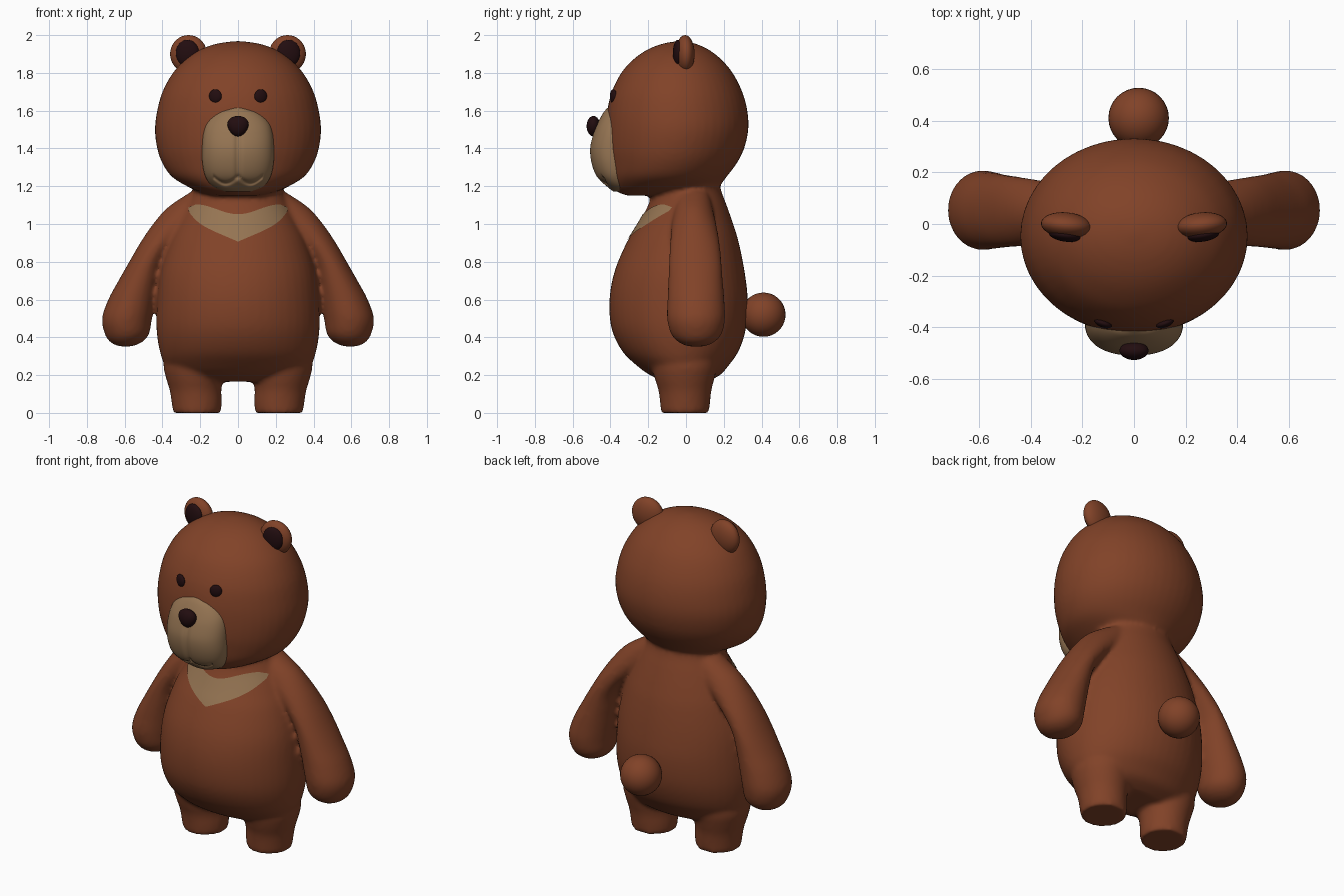
import bpy, bmesh, math
from mathutils import Vector
from mathutils.bvhtree import BVHTree

cube = bpy.data.objects.get("Cube")
if cube:
    bpy.data.objects.remove(cube, do_unlink=True)


def material(name, rgb):
    m = bpy.data.materials.new(name)
    m.use_nodes = True
    color = (*rgb, 1)
    m.diffuse_color = color
    bsdf = next(n for n in m.node_tree.nodes if n.type == "BSDF_PRINCIPLED")
    bsdf.inputs["Base Color"].default_value = color
    bsdf.inputs["Roughness"].default_value = 0.8
    return m


BROWN = material("brown fur", (0.22, 0.055, 0.021))
TAN = material("tan fur", (0.3, 0.175, 0.085))
DARK = material("dark maroon", (0.016, 0.004, 0.005))


def finish(bm, name, mat):
    bmesh.ops.recalc_face_normals(bm, faces=bm.faces)
    for f in bm.faces:
        f.smooth = True
    mesh = bpy.data.meshes.new(name)
    bm.to_mesh(mesh)
    bm.free()
    mesh.materials.append(mat)
    obj = bpy.data.objects.new(name, mesh)
    bpy.context.collection.objects.link(obj)
    return obj


def catmull(a, b, c, d, t):
    return b + t / 2 * (c - a + t * (2*a - 5*b + 4*c - d + t * (3*(b - c) + d - a)))


def loft(bm, rows, segments=48, steps=5, side=1, power=2):
    """Closed skin over level rings; row = height, half width, front y, back y, centre x."""
    rows = [tuple(r) + (0,) * (5 - len(r)) for r in rows]
    padded = [rows[0]] + rows + [rows[-1]]
    samples = []
    for i in range(len(rows) - 1):
        for k in range(steps):
            samples.append([catmull(*v, k / steps) for v in zip(*padded[i:i + 4])])
    samples.append(rows[-1])

    def bend(v):
        return math.copysign(abs(v) ** (2 / power), v)

    rings = []
    for z, width, front, back, cx in samples:
        ring = []
        for j in range(segments):
            a = math.tau * j / segments
            ring.append(bm.verts.new((side * cx + width * bend(math.cos(a)),
                                      (front + back) / 2 + (back - front) / 2 * bend(math.sin(a)), z)))
        rings.append(ring)
    for low, high in zip(rings, rings[1:]):
        for j in range(segments):
            k = (j + 1) % segments
            bm.faces.new((low[j], low[k], high[k], high[j]))
    bm.faces.new(rings[0])
    bm.faces.new(rings[-1])


def ellipsoid(name, loc, radii, mat, turn=0, taper=0):
    bm = bmesh.new()
    bmesh.ops.create_uvsphere(bm, u_segments=32, v_segments=18, radius=1)
    for v in bm.verts:
        v.co.x *= 1 + taper * v.co.z
        v.co = Vector(v.co * Vector(radii))
    obj = finish(bm, name, mat)
    obj.location = loc
    obj.rotation_euler.z = turn
    return obj


# Torso, limbs and head, fused into one soft skin
torso = [(.165, .24, -.11, .11), (.2, .33, -.19, .18), (.25, .385, -.26, .225),
         (.33, .415, -.34, .28), (.45, .432, -.395, .318), (.6, .428, -.405, .327),
         (.75, .41, -.378, .31), (.9, .365, -.315, .28), (1, .32, -.255, .25),
         (1.1, .27, -.2, .215), (1.18, .235, -.18, .185), (1.26, .22, -.17, .17)]
head = [(1.15, .12, -.31, .02), (1.17, .2, -.365, .13), (1.2, .27, -.39, .175),
        (1.25, .35, -.405, .215), (1.32, .4, -.415, .268), (1.4, .428, -.425, .308),
        (1.5, .44, -.425, .33), (1.6, .428, -.417, .325), (1.7, .4, -.393, .298),
        (1.8, .345, -.343, .247), (1.87, .278, -.28, .188), (1.92, .205, -.21, .125),
        (1.953, .12, -.13, .055), (1.968, .02, -.05, -.01)]
arm = [(.352, .035, .01, .1, .595), (.375, .085, -.04, .15, .592), (.42, .118, -.08, .19, .588),
       (.5, .132, -.1, .207, .588), (.6, .125, -.098, .203, .562), (.7, .108, -.094, .195, .525),
       (.8, .093, -.09, .188, .483), (.9, .1, -.085, .178, .418), (1, .12, -.075, .16, .33),
       (1.09, .14, -.06, .14, .23), (1.17, .1, -.04, .12, .15)]
leg = [(0, .127, -.132, .122, .217), (.06, .133, -.138, .128, .219), (.12, .137, -.146, .135, .225),
       (.18, .15, -.165, .15, .23), (.25, .165, -.18, .165, .23), (.32, .16, -.17, .16, .22)]
bm = bmesh.new()
loft(bm, torso)
loft(bm, head)
for side in (-1, 1):
    loft(bm, arm, 32, side=side)
    loft(bm, leg, 32, side=side)
body = finish(bm, "body", BROWN)
fuse = body.modifiers.new("fuse", "REMESH")
fuse.mode = "VOXEL"
fuse.voxel_size = 0.014
fuse.use_smooth_shade = True
soften = body.modifiers.new("soften", "SMOOTH")
soften.factor = 0.5
soften.iterations = 5

bpy.context.view_layer.update()
skin = BVHTree.FromObject(body, bpy.context.evaluated_depsgraph_get())


def on_skin(x, z, lift=0.0):
    hit, normal, _, _ = skin.ray_cast(Vector((x, -2, z)), Vector((0, 1, 0)))
    return hit + normal * lift


# Chest marking, a thin sheet laid on the skin
bm = bmesh.new()
columns, layers, reach = 40, 8, 0.258
grid = []
for i in range(columns + 1):
    x = reach * (2 * i / columns - 1)
    u = abs(x) / reach
    top = 1.05 + 0.052 * math.sin(min(u / 0.85, 1) * math.pi / 2) ** 2 - 0.015 * max(0, u - 0.85) / 0.15
    bottom = 0.905 + 0.11 * u + 0.05 * u ** 6
    grid.append([bm.verts.new(on_skin(x, bottom + (top - bottom) * j / layers, 0.004))
                 for j in range(layers + 1)])
for a, b in zip(grid, grid[1:]):
    for j in range(layers):
        bm.faces.new((a[j], b[j], b[j + 1], a[j + 1]))
bib = finish(bm, "chest_marking", TAN)
if bib.data.polygons[0].normal.y > 0:
    bib.data.flip_normals()

# Muzzle with a centre groove and a curved mouth line
muzzle = [(1.172, .07, -.385, -.3), (1.2, .135, -.42, -.27), (1.25, .172, -.472, -.25),
          (1.32, .188, -.5, -.25), (1.4, .19, -.508, -.25), (1.48, .184, -.49, -.25),
          (1.54, .165, -.465, -.25), (1.59, .12, -.437, -.25), (1.615, .05, -.415, -.28)]
bm = bmesh.new()
loft(bm, muzzle, 128, 8, power=2.3)
for v in bm.verts:
    x, y, z = v.co
    if y < -0.36:
        mouth = 1.25 - 0.035 * math.sin(math.pi * min(abs(x) / 0.13, 1))
        if mouth < z < 1.5:
            v.co.y += 0.014 * math.exp(-(x / 0.013) ** 2)
        if abs(x) < 0.13:
            v.co.y += 0.014 * math.exp(-((z - mouth) / 0.009) ** 2)
finish(bm, "muzzle", TAN)

# Nose, eyes, ears and tail
ellipsoid("nose", (0, -.49, 1.518), (.055, .036, .054), DARK, taper=.2)
for side, label in ((1, "left"), (-1, "right")):
    ellipsoid(label + "_eye", on_skin(side * .12, 1.676), (.035, .016, .037), DARK, side * .35)
    ellipsoid(label + "_ear", (side * .262, -.005, 1.9), (.098, .05, .1), BROWN, side * .1)
    ellipsoid(label + "_inner_ear", (side * .268, -.043, 1.905), (.062, .025, .07), DARK, side * .15)
ellipsoid("tail", (.018, .41, .52), (.117, .117, .117), BROWN)
